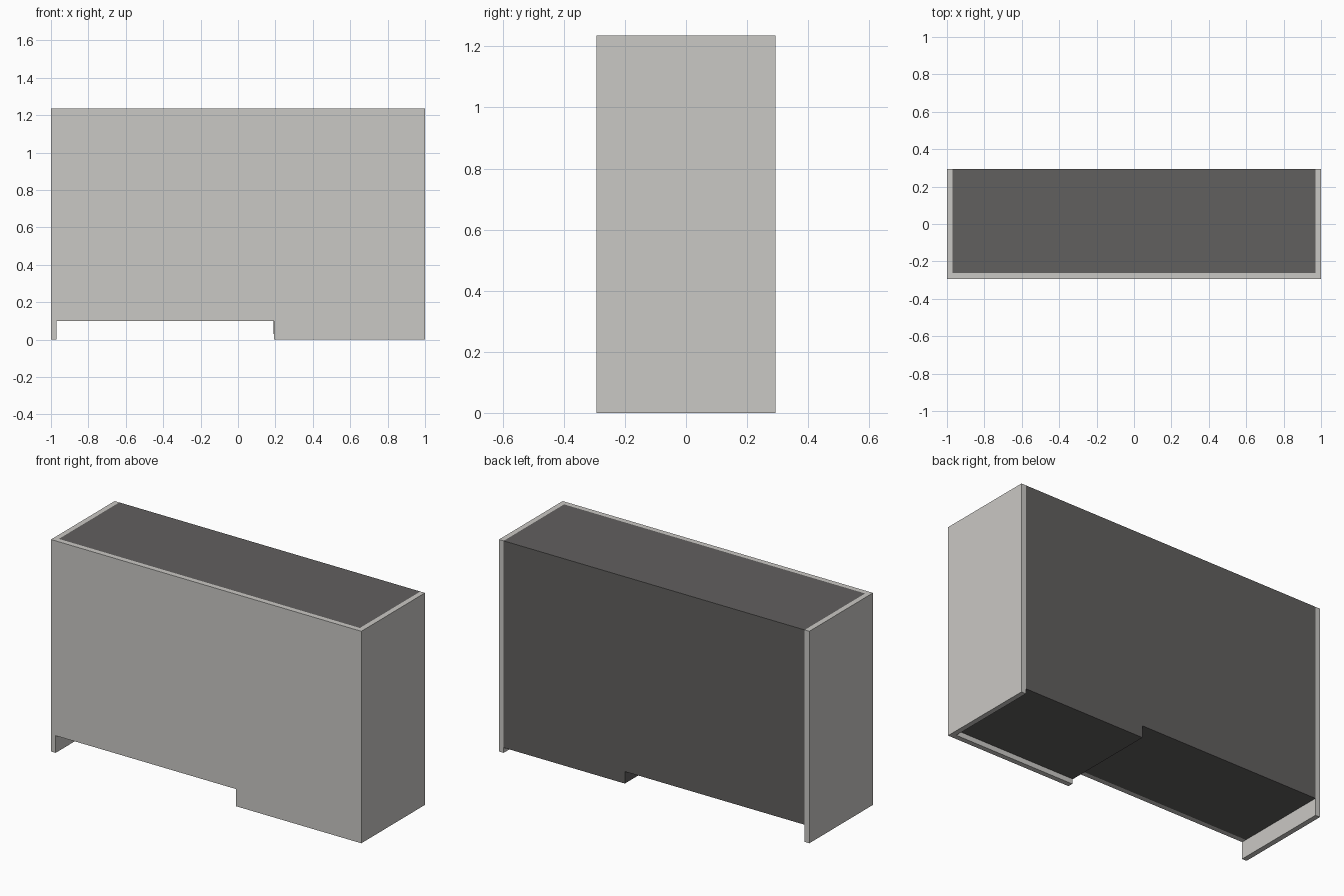
import bpy, bmesh

if "Cube" in bpy.data.objects:
    bpy.data.objects.remove(bpy.data.objects["Cube"])

H, D, T = 1.235, 0.293, 0.03      # height, half depth, board thickness
SPLIT, RAISED = 0.193, 0.10       # joint between front boards, raised underside


def material(name, colour):
    m = bpy.data.materials.new(name)
    m.diffuse_color = (*colour, 1)
    m.use_nodes = True
    m.node_tree.nodes["Principled BSDF"].inputs["Base Color"].default_value = m.diffuse_color
    return m


light = material("light_panel_grey", (0.59, 0.58, 0.555))
dark = material("dark_body_grey", (0.120, 0.116, 0.113))


def prism(name, profile, y0, y1, mat):
    """Extrude an x/z outline from y0 to y1."""
    bm = bmesh.new()
    face = bm.faces.new([bm.verts.new((x, y0, z)) for x, z in profile])
    ext = bmesh.ops.extrude_face_region(bm, geom=[face])
    verts = [v for v in ext["geom"] if isinstance(v, bmesh.types.BMVert)]
    bmesh.ops.translate(bm, verts=verts, vec=(0, y1 - y0, 0))
    bmesh.ops.recalc_face_normals(bm, faces=bm.faces)
    mesh = bpy.data.meshes.new(name)
    bm.to_mesh(mesh)
    bm.free()
    mesh.materials.append(mat)
    obj = bpy.data.objects.new(name, mesh)
    bpy.context.collection.objects.link(obj)
    return obj


def board(name, x0, x1, z0, y0, y1):
    return prism(name, [(x0, z0), (x1, z0), (x1, H), (x0, H)], y0, y1, light)


# Side boards run to the floor; front boards sit between them
board("left_side_panel", -1, -1 + T, 0, -D, D)
board("right_side_panel", 1 - T, 1, 0, -D, D)
board("left_front_panel", -1 + T, SPLIT, RAISED, -D, -D + T)
board("right_front_panel", SPLIT, 1 - T, 0, -D, -D + T)

# Dark body with a stepped underside
s = SPLIT - 0.004
prism("counter_body", [(-1 + T, RAISED), (s, RAISED), (s, 0.03), (1 - T, 0.03),
                       (1 - T, H), (-1 + T, H)], -D + T, D, dark)
